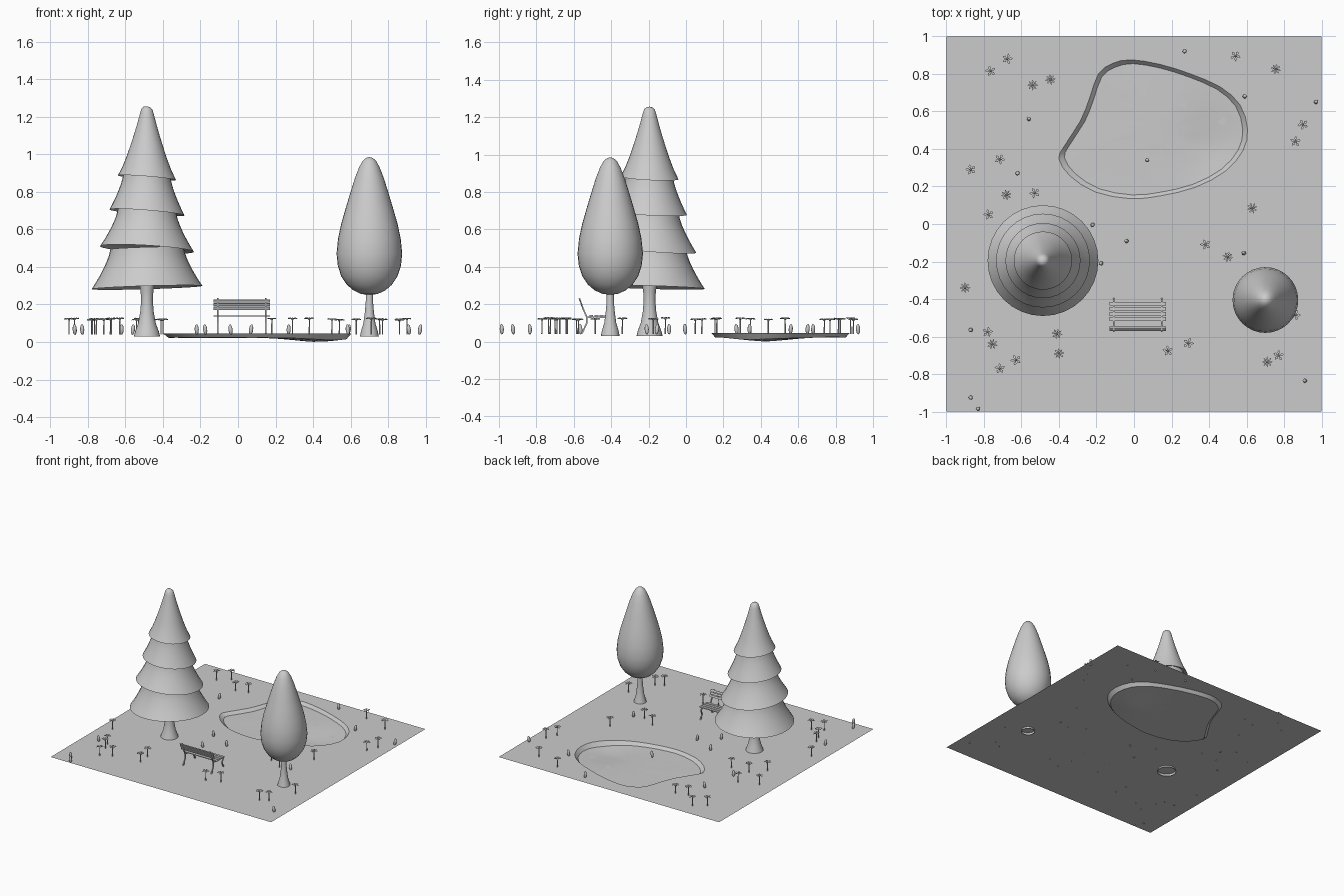
import bpy, bmesh, math, random
from mathutils import Vector, Matrix

random.seed(4)
if "Cube" in bpy.data.objects:
    bpy.data.objects.remove(bpy.data.objects["Cube"])

GROUND = 0.046
clay = bpy.data.materials.new("plain grey")
clay.use_nodes = True
clay.diffuse_color = (0.6, 0.6, 0.6, 1)
clay.node_tree.nodes["Principled BSDF"].inputs["Base Color"].default_value = (0.6, 0.6, 0.6, 1)


def finish(name, bm, smooth=True, normals=True):
    if normals:
        bmesh.ops.recalc_face_normals(bm, faces=bm.faces)
    mesh = bpy.data.meshes.new(name)
    bm.to_mesh(mesh)
    bm.free()
    mesh.materials.append(clay)
    obj = bpy.data.objects.new(name, mesh)
    bpy.context.collection.objects.link(obj)
    if smooth:
        bpy.ops.object.select_all(action="DESELECT")
        obj.select_set(True)
        bpy.context.view_layer.objects.active = obj
        bpy.ops.object.shade_smooth_by_angle(angle=math.radians(35))
    return obj


def bridge(bm, a, b):
    for i in range(len(a)):
        j = (i + 1) % len(a)
        bm.faces.new((a[i], a[j], b[j], b[i]))


def lathe(name, profile, centre, segments=32, tilt=(0, 0)):
    """Turn (radius, height) points; tilt slopes the rings in x and y."""
    bm = bmesh.new()
    rings = []
    for r, z in profile:
        ring = []
        for i in range(segments):
            a = math.tau * i / segments
            x, y = r * math.cos(a), r * math.sin(a)
            ring.append(bm.verts.new((centre[0] + x, centre[1] + y, z + x * tilt[0] + y * tilt[1])))
        rings.append(ring)
    for a, b in zip(rings, rings[1:]):
        bridge(bm, a, b)
    bmesh.ops.remove_doubles(bm, verts=bm.verts, dist=0.0001)
    return finish(name, bm)


def spline(points, steps=3):
    """Closed smooth curve through the points."""
    out, n = [], len(points)
    for i in range(n):
        p, q, r, s = (Vector(points[(i + k) % n]) for k in (-1, 0, 1, 2))
        for k in range(steps):
            t = k / steps
            out.append(q + (r - p) * t / 2 + (p * 2 - q * 5 + r * 4 - s) * t * t / 2
                       + (q * 3 - p - r * 3 + s) * t ** 3 / 2)
    return out


# Ground sheet with a pond-shaped opening
shore = spline([(-.4, .345), (-.375, .41), (-.285, .55), (-.235, .675), (-.19, .8), (-.115, .855),
                (-.015, .875), (.14, .85), (.3, .8), (.46, .73), (.565, .635), (.605, .505),
                (.58, .39), (.485, .28), (.325, .195), (.14, .15), (-.02, .135), (-.205, .17),
                (-.34, .255)], 2)
bm = bmesh.new()
for loop in (shore, [(-1, -1), (1, -1), (1, 1), (-1, 1)]):
    ring = [bm.verts.new((p[0], p[1], GROUND)) for p in loop]
    for i in range(len(ring)):
        bm.edges.new((ring[i - 1], ring[i]))
bmesh.ops.triangle_fill(bm, edges=bm.edges, use_beauty=True, normal=(0, 0, 1))
for f in bm.faces:
    if f.normal.z < 0:
        f.normal_flip()
finish("ground", bm, False, False)


# Pond basin: sloping bank and an uneven floor
def floor_height(p):
    dip = (p - Vector((.42, .42))).length
    return 0.023 - 0.022 * math.exp(-(dip / .17) ** 2)


middle = Vector((.14, .5))
bm = bmesh.new()
rings = [[bm.verts.new((p.x, p.y, GROUND)) for p in shore]]
for scale in (.945, .8, .6, .4, .2):
    ring = []
    for p in shore:
        q = middle + (p - middle) * scale
        ring.append(bm.verts.new((q.x, q.y, floor_height(q) + random.uniform(-.001, .001))))
    rings.append(ring)
for a, b in zip(rings, rings[1:]):
    bridge(bm, a, b)
bm.faces.new(rings[-1])
for f in bm.faces:
    f.normal_update()
    if f.normal.z < 0:
        f.normal_flip()
finish("pond", bm, True, False)

# Notched lily pads
for x, y in [(.24, .71), (.26, .63), (.47, .55), (-.08, .28), (-.19, .37), (-.23, .31)]:
    bm = bmesh.new()
    turn = random.uniform(0, math.tau)
    z = floor_height(Vector((x, y))) + 0.002
    rim = [bm.verts.new((x + .022 * math.cos(turn + .3 * k), y + .022 * math.sin(turn + .3 * k), z))
           for k in range(19)]
    bm.faces.new(rim + [bm.verts.new((x, y, z))])
    finish("lily_pad", bm, False)

# Conifer: flared trunk and four overlapping skirts
pine = (-.485, -.195)
lathe("pine_trunk", [(.07, .03), (.062, .06), (.047, .1), (.036, .16), (.031, .22), (.034, .27),
                     (.045, .33)], pine, 24)
tiers = [(.295, .29, .195, .5, (.03, -.03)), (.25, .495, .155, .7, (-.06, -.08)),
         (.2, .69, .125, .89, (-.08, -.06))]
for r0, z0, r1, z1, tilt in tiers:
    skirt = [(.03, z0 + .03), (r0 * .8, z0 + .02), (r0, z0)]
    for k in range(1, 7):
        t = k / 6
        skirt.append((r0 + (r1 - r0) * (1 - (1 - t) ** 1.4), z0 + (z1 - z0) * t))
    lathe("pine_tier", skirt, pine, 32, tilt)
lathe("pine_top", [(.03, .9), (.12, .89), (.155, .875), (.13, .925), (.105, .99), (.085, 1.05),
                   (.066, 1.11), (.05, 1.165), (.037, 1.215), (.029, 1.24), (.017, 1.252), (0, 1.256)],
      pine, 32, (-.08, -.05))

# Egg-shaped tree
egg = (.7, -.405)
lathe("round_tree_trunk", [(.05, .03), (.044, .06), (.032, .1), (.024, .16), (.019, .22), (.02, .3)],
      egg, 24)
lathe("round_tree_crown", [(0, .25), (.045, .256), (.085, .275), (.12, .305), (.15, .35), (.168, .405),
                           (.175, .47), (.167, .55), (.15, .63), (.127, .71), (.103, .79), (.078, .87),
                           (.055, .93), (.035, .966), (.017, .981), (0, .985)], egg)


# Bench facing the pond
def box(bm, centre, size, angle=0):
    m = Matrix.Translation(centre) @ Matrix.Rotation(angle, 4, "X") @ Matrix.Diagonal((*size, 1))
    bmesh.ops.create_cube(bm, size=1, matrix=m)


bm = bmesh.new()
for k in range(4):
    box(bm, (.02, -.425 - .027 * k, .138), (.3, .02, .007))
for k in range(3):
    box(bm, (.02, -.551 - .007 * k, .18 + .019 * k), (.3, .006, .016), .35)
finish("bench_slats", bm, False)

bm = bmesh.new()
frame = [[(-.57, .23), (-.55, .175), (-.53, .13), (-.53, .1), (-.555, GROUND)],
         [(-.53, .13), (-.415, .13), (-.405, .115), (-.42, .085), (-.4, GROUND)]]
for x in (-.108, .148):
    for path in frame:
        for (y0, z0), (y1, z1) in zip(path, path[1:]):
            length = math.hypot(y1 - y0, z1 - z0)
            box(bm, (x, (y0 + y1) / 2, (z0 + z1) / 2), (.008, length + .004, .008),
                math.atan2(z1 - z0, y1 - y0))
finish("bench_frame", bm, False)


# Flowers: thin stem with a ring of pointed petals
def flower(x, y, petals):
    bm = bmesh.new()
    top = random.uniform(.115, .124)
    stem = Matrix.Translation((x, y, (GROUND + top) / 2 - .003))
    bmesh.ops.create_cone(bm, cap_ends=True, segments=6, radius1=.004, radius2=.003,
                          depth=top - GROUND + .006, matrix=stem)
    bmesh.ops.create_uvsphere(bm, u_segments=8, v_segments=5, radius=.007,
                              matrix=Matrix.Translation((x, y, top)))
    turn = random.uniform(0, math.tau)
    for k in range(petals):
        spin = Matrix.Translation((x, y, top)) @ Matrix.Rotation(turn + math.tau * k / petals, 4, "Z")
        w = .04 / petals
        shape = [(.004, 0, 0), (.018, -w, .004), (.029, 0, -.001), (.018, w, .004)]
        for lift in (0, .003):
            bm.faces.new([bm.verts.new(spin @ Vector((a, b, c + lift))) for a, b, c in shape])
    finish("flower", bm, False)


wide = [(-.765, .815), (-.675, .88), (.54, .895), (.9, .53), (.86, .44), (-.87, .29), (-.715, .345),
        (-.53, .165), (-.775, .05), (.38, -.11), (-.78, -.575), (-.63, -.725), (-.715, -.77),
        (.18, -.675), (.29, -.635), (.77, -.7), (.86, -.485)]
narrow = [(-.54, .74), (-.445, .77), (.755, .825), (-.68, .155), (-.9, -.34), (.63, .085), (.5, -.175),
          (-.755, -.64), (-.41, -.585), (-.4, -.69), (.71, -.735)]
for places, petals in ((wide, 5), (narrow, 8)):
    for x, y in places:
        flower(x, y, petals)

# Upright buds in the grass
for x, y in [(.27, .92), (.97, .65), (.59, .68), (-.56, .56), (-.62, .27), (-.04, -.09), (-.22, -.005),
             (-.175, -.21), (.585, -.155), (-.87, -.565), (-.87, -.925), (-.83, -.985), (.91, -.835),
             (.07, .34)]:
    bm = bmesh.new()
    lean = Matrix.Rotation(random.uniform(-.15, .15), 4, "X") @ Matrix.Rotation(random.uniform(-.15, .15), 4, "Y")
    bmesh.ops.create_uvsphere(bm, u_segments=12, v_segments=8, radius=1, matrix=Matrix.Translation(
        (x, y, .066)) @ lean @ Matrix.Diagonal((.011, .011, .028, 1)))
    finish("bud", bm)
